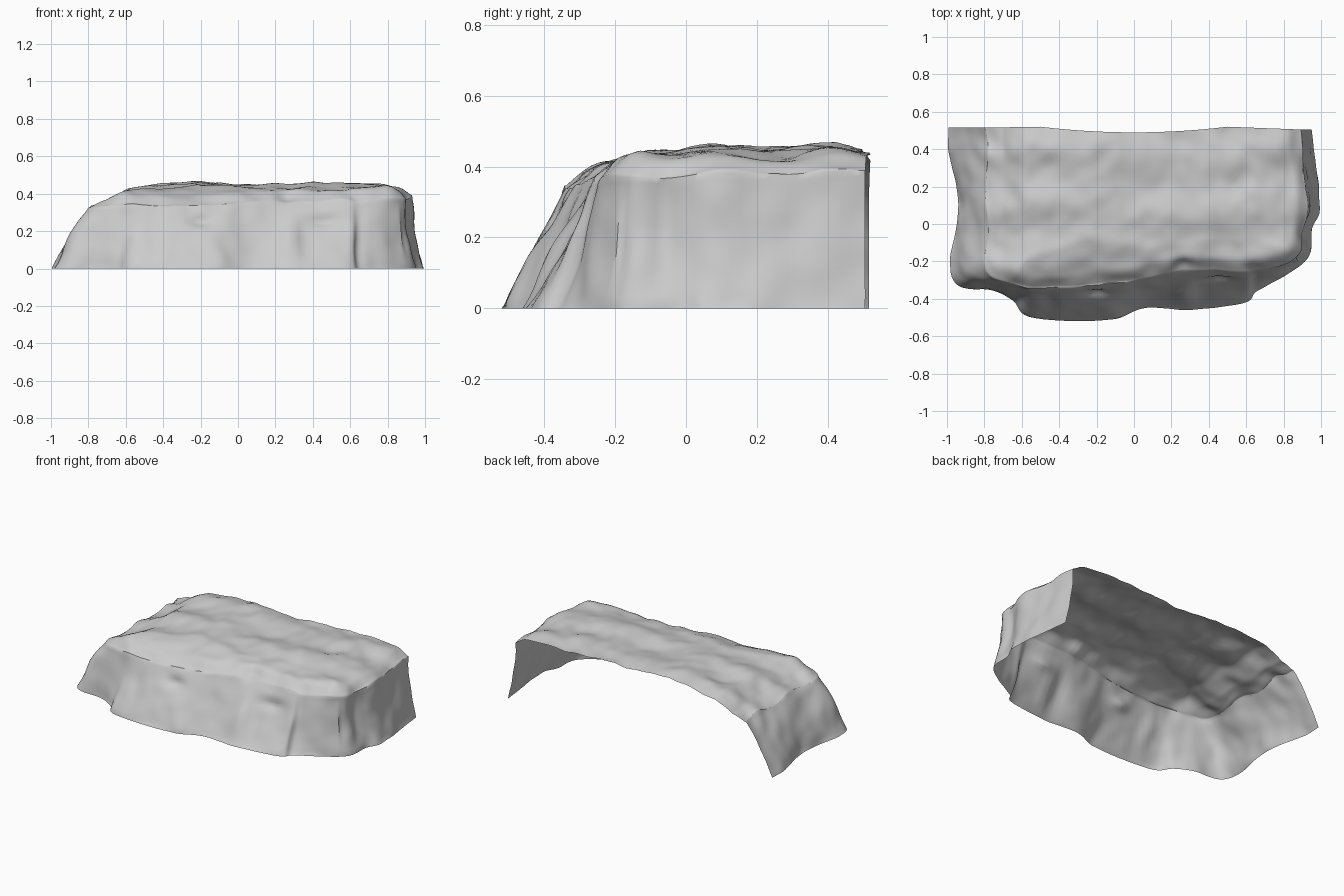
import bpy, bmesh, math
from mathutils import Vector, noise

if "Cube" in bpy.data.objects:
    bpy.data.objects.remove(bpy.data.objects["Cube"])

# Stations round the U-shaped wall, back left -> front -> back right:
# ground x, ground y, shoulder x, shoulder y, shoulder z
STATIONS = [
    (-.99, .515, -.80, .515, .32), (-.99, .38, -.78, .38, .33), (-.95, .20, -.80, .20, .32),
    (-.945, .02, -.78, .00, .33), (-.985, -.20, -.80, -.19, .32), (-.94, -.33, -.77, -.275, .32),
    (-.76, -.355, -.67, -.31, .33), (-.65, -.41, -.57, -.34, .345), (-.57, -.49, -.46, -.345, .34),
    (-.33, -.52, -.27, -.335, .34), (-.10, -.505, -.08, -.32, .35), (.06, -.45, .08, -.285, .35),
    (.30, -.46, .28, -.245, .35), (.59, -.42, .56, -.25, .36), (.66, -.36, .64, -.25, .35),
    (.82, -.27, .80, -.215, .37), (.935, -.17, .89, -.15, .37), (.95, -.03, .905, -.02, .37),
    (.995, .08, .925, .07, .38), (.975, .30, .905, .30, .38), (.95, .505, .895, .505, .39)]

# Height limits of the top across x and across y
HX = [(-1, .25), (-.8, .33), (-.7, .352), (-.58, .415), (-.4, .435), (-.22, .457),
      (0, .44), (.25, .44), (.4, .45), (.65, .45), (.8, .435), (.88, .42), (1, .39)]
HY = [(-.6, .34), (-.31, .375), (-.21, .405), (-.1, .445), (0, .48), (.6, .48)]

# Local dents and bumps: x, y, z, radius x, y, z, outward amount
DENTS = [(-.2, -.4, .26, .05, .12, .03, -.03), (.37, -.4, .12, .04, .2, .12, -.02),
         (.45, -.32, .26, .06, .1, .03, -.03), (.28, -.4, .2, .05, .2, .16, .018),
         (.65, -.35, .18, .025, .12, .2, -.02), (.93, -.06, .25, .1, .035, .12, -.02),
         (-.45, -.42, .2, .04, .1, .16, -.015), (.26, -.22, .38, .05, .05, .05, -.025)]


def lerp_table(table, x):
    for (a, p), (b, q) in zip(table, table[1:]):
        if x <= b:
            return p + (q - p) * max(0, (x - a) / (b - a))
    return table[-1][1]


def catmull(pts, t):
    n = len(pts) - 1
    i = min(int(t), n - 1)
    f = t - i
    p = [pts[min(max(i + k, 0), n)] for k in (-1, 0, 1, 2)]
    return [.5 * (2 * b + (c - a) * f + (2 * a - 5 * b + 4 * c - d) * f * f
                  + (3 * b - a - 3 * c + d) * f ** 3) for a, b, c, d in zip(*p)]


def column(u):
    """One strip of points from the ground up the wall and across the top."""
    bx, by, sx, sy, sz = catmull(STATIONS, u * (len(STATIONS) - 1))
    bulge = -.02 if sx < -.7 else (.012 if sx > .87 else 0)   # left swells, right hollows
    pts = []
    for j in range(WALL):
        t = j / WALL
        p = Vector((bx, by, 0)).lerp(Vector((sx, sy, sz)), t)
        p.x += (bulge if bulge < 0 else -bulge) * math.sin(math.pi * t)
        pts.append(p)
    back_y = .49 + .03 * (2 * u - 1) ** 2
    for j in range(TOP + 1):
        f = (j / TOP) ** 1.5
        x = sx + (-.5 + u - sx) * f
        y = sy + (back_y - sy) * f
        d = min(1, math.hypot(x - sx, y - sy) / .08)
        h = min(lerp_table(HX, x), lerp_table(HY, y))
        pts.append(Vector((x, y, sz + (h - sz) * math.sin(d * math.pi / 2))))
    return pts


# Rock shell, open at the back and underneath
COLS, WALL, TOP = 150, 22, 34
bm = bmesh.new()
grid = [[bm.verts.new(p) for p in column(i / COLS)] for i in range(COLS + 1)]
for a, b in zip(grid, grid[1:]):
    for j in range(WALL + TOP):
        bm.faces.new((a[j], b[j], b[j + 1], a[j + 1]))
bm.normal_update()

# Weathering: broad lumps, layered ridges and local dents
ground = {col[0] for col in grid}
moves = []
for v in bm.verts:
    x, y, z = v.co
    top = max(0, v.normal.z) ** 2
    amount = .014 * noise.noise((x * 4, y * 5, z * 4))
    amount += .009 * top * math.cos((y - .08 + .04 * math.sin(5 * x)) * 2 * math.pi / .3)
    amount += .01 * noise.noise((x * 11, y * 11, z * 8))
    for cx, cy, cz, rx, ry, rz, push in DENTS:
        q = ((x - cx) / rx) ** 2 + ((y - cy) / ry) ** 2 + ((z - cz) / rz) ** 2
        amount += push * math.exp(-q)
    moves.append((v, v.normal * amount * (.4 if v in ground else 1)))
for v, move in moves:
    v.co += move
    if v in ground:
        v.co.z = 0
    v.co.x = max(-1, min(1, v.co.x))

mesh = bpy.data.meshes.new("rock_ledge")
bm.to_mesh(mesh)
bm.free()
rock = bpy.data.objects.new("rock_ledge", mesh)
bpy.context.collection.objects.link(rock)
bpy.context.view_layer.objects.active = rock
rock.select_set(True)
bpy.ops.object.shade_smooth_by_angle(angle=math.radians(50))
